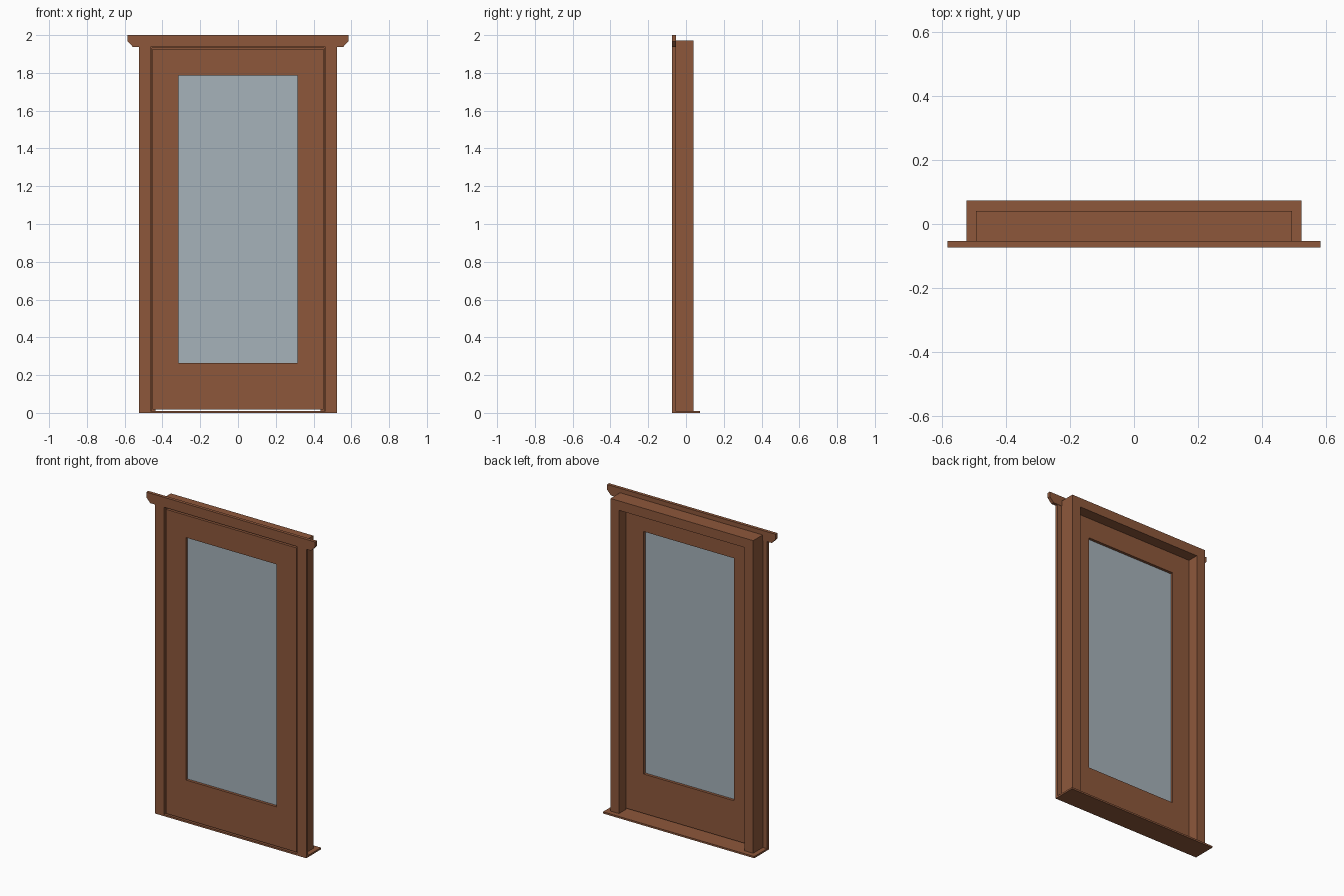
import bpy, bmesh

if "Cube" in bpy.data.objects:
    bpy.data.objects.remove(bpy.data.objects["Cube"])


def material(name, rgb):
    m = bpy.data.materials.new(name)
    m.diffuse_color = (*rgb, 1.0)
    m.use_nodes = True
    m.node_tree.nodes["Principled BSDF"].inputs["Base Color"].default_value = m.diffuse_color
    return m


WOOD = material("brown wood", (0.27, 0.097, 0.044))
GLASS = material("grey blue glass", (0.38, 0.445, 0.49))


def prism(name, outline, y0, y1, mat=WOOD):
    """Extrude an outline of (x, z) points from y0 back to y1."""
    bm = bmesh.new()
    face = bm.faces.new([bm.verts.new((x, y0, z)) for x, z in outline])
    ext = bmesh.ops.extrude_face_region(bm, geom=[face])
    moved = [v for v in ext["geom"] if isinstance(v, bmesh.types.BMVert)]
    bmesh.ops.translate(bm, verts=moved, vec=(0, y1 - y0, 0))
    bmesh.ops.recalc_face_normals(bm, faces=bm.faces)
    mesh = bpy.data.meshes.new(name)
    bm.to_mesh(mesh)
    bm.free()
    mesh.materials.append(mat)
    ob = bpy.data.objects.new(name, mesh)
    bpy.context.collection.objects.link(ob)
    return ob


def box(name, x0, x1, y0, y1, z0, z1, mat=WOOD):
    return prism(name, [(x0, z0), (x1, z0), (x1, z1), (x0, z1)], y0, y1, mat)


def pair(name, x0, x1, *rest):
    box("left_" + name, -x1, -x0, *rest)
    box("right_" + name, x0, x1, *rest)


FRONT, CASE_BACK, BACK = -0.073, -0.055, 0.041
SILL = 0.011

# Sill, projecting at the back
box("sill", -0.525, 0.525, FRONT, 0.073, 0, SILL)

# Rebated frame: an L-shaped outline split at the back of the door
DOOR_BACK = -0.029
arch = lambda xi, zi: [(-0.495, SILL), (-0.495, 1.972), (0.495, 1.972), (0.495, SILL),
                       (xi, SILL), (xi, zi), (-xi, zi), (-xi, SILL)]
prism("frame_rebate", arch(0.456, 1.933), CASE_BACK, DOOR_BACK)
prism("frame_stop", arch(0.436, 1.913), DOOR_BACK, BACK)

# Front casing and head moulding with angled ends
pair("casing", 0.462, 0.525, FRONT, CASE_BACK, SILL, 1.938)
prism("head_casing", [(-0.585, 2.0), (-0.585, 1.967), (-0.557, 1.938),
                      (0.557, 1.938), (0.585, 1.967), (0.585, 2.0)], FRONT, -0.053)

# Door leaf: stiles, rails and glass
DOOR_FRONT = -0.069
pair("stile", 0.314, 0.453, DOOR_FRONT, DOOR_BACK, 0.018, 1.926)
box("bottom_rail", -0.314, 0.314, DOOR_FRONT, DOOR_BACK, 0.018, 0.265)
box("top_rail", -0.314, 0.314, DOOR_FRONT, DOOR_BACK, 1.786, 1.926)
box("glass_pane", -0.314, 0.314, -0.052, -0.046, 0.265, 1.786, GLASS)
